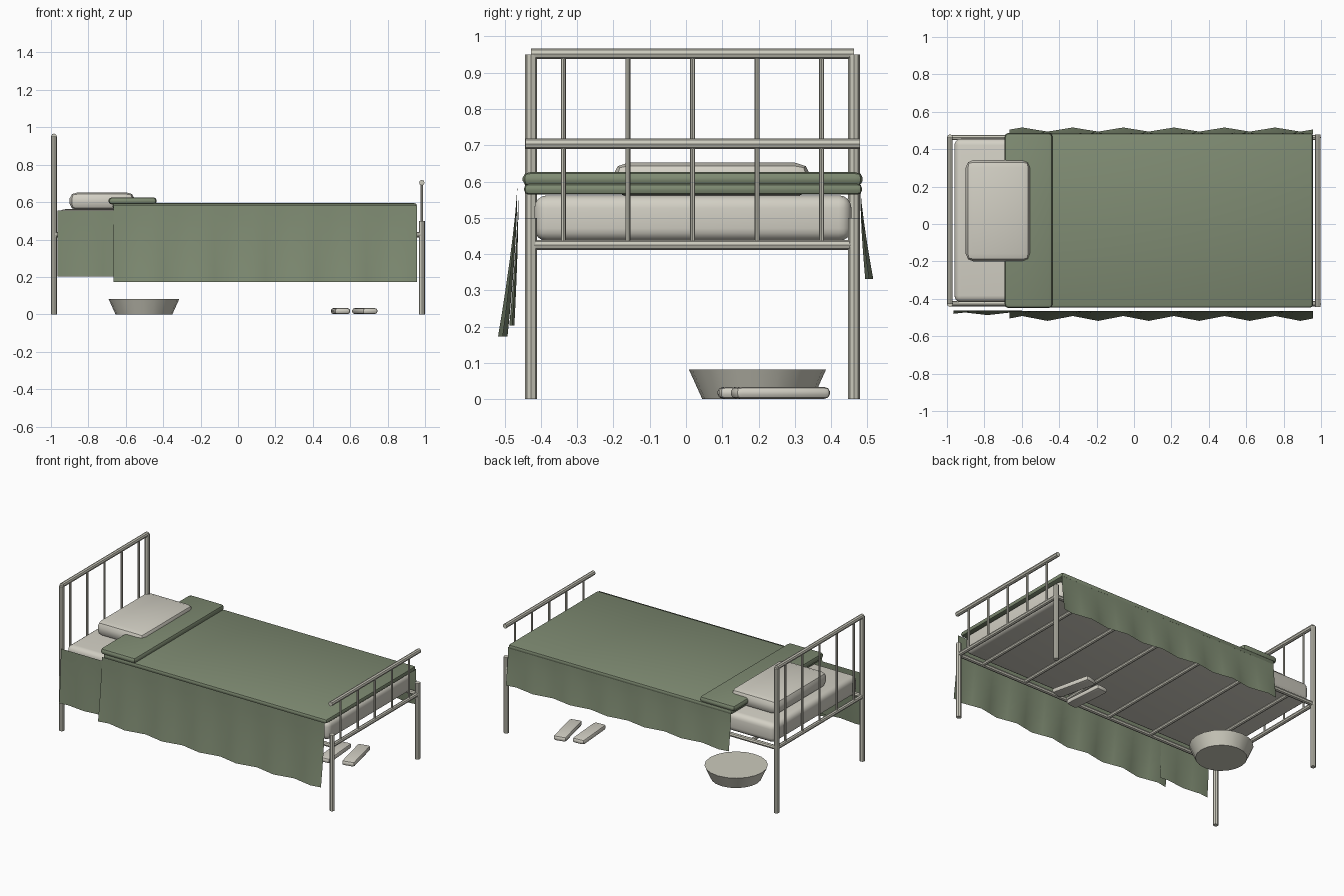
import bpy, bmesh, math
from mathutils import Vector, Matrix

if "Cube" in bpy.data.objects:
    bpy.data.objects.remove(bpy.data.objects["Cube"])


def material(name, rgb):
    m = bpy.data.materials.new(name)
    m.diffuse_color = (*rgb, 1)
    m.use_nodes = True
    m.node_tree.nodes["Principled BSDF"].inputs["Base Color"].default_value = m.diffuse_color
    return m


METAL = material("painted metal", (0.60, 0.59, 0.505))
LINEN = material("off white linen", (0.65, 0.63, 0.555))
GREEN = material("sage blanket", (0.212, 0.26, 0.17))


def finish(bm, name, mat, angle=40):
    mesh = bpy.data.meshes.new(name)
    bm.to_mesh(mesh)
    bm.free()
    mesh.materials.append(mat)
    ob = bpy.data.objects.new(name, mesh)
    bpy.context.collection.objects.link(ob)
    bpy.ops.object.select_all(action='DESELECT')
    ob.select_set(True)
    bpy.context.view_layer.objects.active = ob
    bpy.ops.object.shade_smooth_by_angle(angle=math.radians(angle))
    return ob


def tube(name, a, b, r, mat=METAL, sides=8, r2=None):
    a, b = Vector(a), Vector(b)
    bm = bmesh.new()
    turn = (b - a).to_track_quat('Z', 'Y').to_matrix().to_4x4()
    bmesh.ops.create_cone(bm, cap_ends=True, segments=sides, radius1=r,
                          radius2=r if r2 is None else r2, depth=(b - a).length,
                          matrix=Matrix.Translation((a + b) / 2) @ turn)
    return finish(bm, name, mat)


def soft_box(name, lo, hi, mat, bevel, segments=2, turn=0.0, stretch=1.0):
    """Bevelled box; stretch widens the bevel sideways relative to its height."""
    lo, hi = Vector(lo), Vector(hi)
    size = hi - lo
    bm = bmesh.new()
    bmesh.ops.create_cube(bm, size=1, matrix=Matrix.Diagonal(
        (size.x / stretch, size.y / stretch, size.z, 1)))
    bmesh.ops.bevel(bm, geom=bm.edges[:], offset=bevel, segments=segments,
                    profile=0.5, affect='EDGES')
    bm.transform(Matrix.Translation((lo + hi) / 2) @ Matrix.Rotation(turn, 4, 'Z')
                 @ Matrix.Diagonal((stretch, stretch, 1, 1)))
    return finish(bm, name, mat)


def drape(name, x0, x1, y_top, z_top, z_low, flare, wave, columns, rows=6):
    """Hanging cloth that flares outward and ripples more toward its hem."""
    bm = bmesh.new()
    grid = []
    for j in range(rows + 1):
        t = j / rows
        grid.append([bm.verts.new((x0 + (x1 - x0) * i / columns,
                                   y_top + flare * t ** 1.4
                                   + wave * t * math.sin(i * math.pi / 2),
                                   z_top + (z_low - z_top) * t))
                     for i in range(columns + 1)])
    for j in range(rows):
        for i in range(columns):
            face = [grid[j][i], grid[j + 1][i], grid[j + 1][i + 1], grid[j][i + 1]]
            bm.faces.new(face if flare < 0 else face[::-1])
    return finish(bm, name, GREEN, 60)


# Bed frame
YF, YB = -0.427, 0.463
XH, XF = -0.984, 0.983
YM = (YF + YB) / 2
for side, y in (("front", YF), ("back", YB)):
    tube(f"head_post_{side}", (XH, y, 0), (XH, y, 0.95), 0.0165)
    tube(f"foot_post_{side}", (XF, y, 0), (XF, y, 0.50), 0.0165)
    tube(f"side_rail_{side}", (XH, y, 0.425), (XF, y, 0.425), 0.014)
for end, x, top, over in (("head", XH, 0.952, 0), ("foot", XF, 0.704, 0.016)):
    tube(f"{end}_top_rail", (x, YF - over, top), (x, YB + over, top), 0.0148)
    tube(f"{end}_lower_rail", (x, YF, 0.425), (x, YB, 0.425), 0.0135)
    for k in range(5):
        y = YM + (k - 2) * 0.178
        tube(f"{end}_spindle_{k + 1}", (x, y, 0.425), (x, y, top), 0.0068)

# Slats under the mattress
for k in range(6):
    x = -0.8 + k * 0.32
    tube(f"slat_{k + 1}", (x, YF, 0.425), (x, YB, 0.425), 0.012)

# Bedding
soft_box("mattress", (-0.96, -0.418, 0.436), (0.95, 0.456, 0.562), LINEN, 0.035, 4)
soft_box("pillow", (-0.90, -0.20, 0.558), (-0.554, 0.342, 0.652), LINEN, 0.032, 2, 0, 1.3)
soft_box("blanket_top", (-0.67, -0.446, 0.564), (0.956, 0.485, 0.594), GREEN, 0.012, 2)
soft_box("blanket_fold", (-0.692, -0.45, 0.587), (-0.435, 0.487, 0.626), GREEN, 0.015, 2, 0, 1.4)
drape("blanket_front_drape", -0.665, 0.957, -0.465, 0.582, 0.173, -0.040, 0.013, 24)
drape("blanket_back_drape", -0.665, 0.957, 0.481, 0.575, 0.332, 0.024, 0.011, 24)
drape("sheet_front_drape", -0.965, -0.60, -0.462, 0.555, 0.203, -0.018, 0.007, 6)

# Basin and slippers on the floor
tube("basin", (-0.503, 0.197, 0), (-0.503, 0.197, 0.082), 0.152, METAL, 20, 0.189)
for side, x, y, deg in (("left", 0.548, 0.223, 4.5), ("right", 0.678, 0.26, 13)):
    soft_box(f"slipper_{side}", (x - 0.042, y - 0.134, 0.001), (x + 0.042, y + 0.134, 0.034),
             LINEN, 0.012, 2, math.radians(deg), 1.4)
